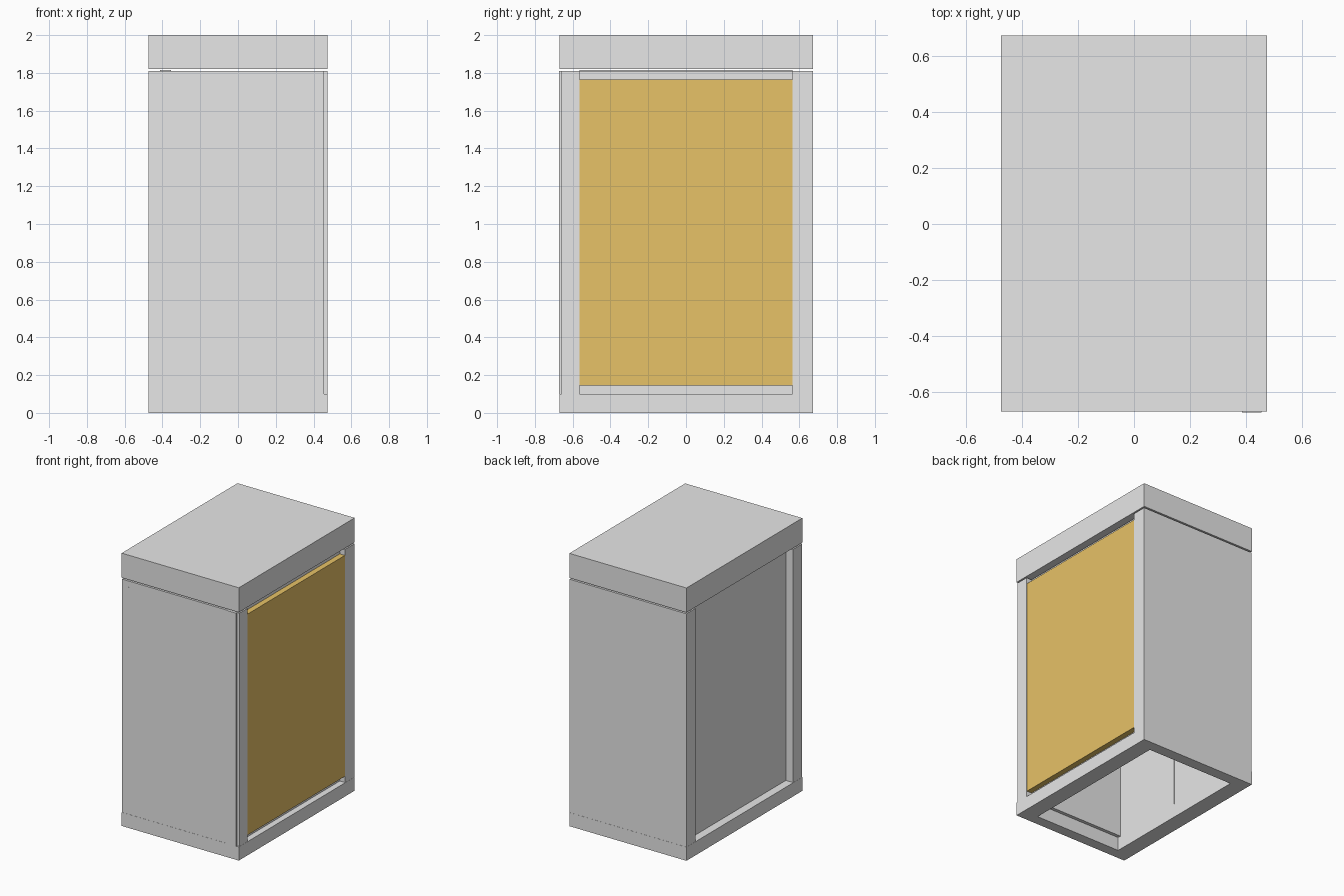
import bpy

if "Cube" in bpy.data.objects:
    bpy.data.objects.remove(bpy.data.objects["Cube"])

def material(name, rgb):
    m = bpy.data.materials.new(name)
    m.diffuse_color = (*rgb, 1)
    m.use_nodes = True
    m.node_tree.nodes["Principled BSDF"].inputs["Base Color"].default_value = m.diffuse_color
    return m

grey = material("light_grey", (0.8, 0.8, 0.8))
ochre = material("ochre_yellow", (0.8, 0.54, 0.135))

def box(name, x, y, z, mat=grey):
    """Box from (min, max) ranges on each axis."""
    xs, ys, zs = x, y, z
    v = [(a, b, c) for a in xs for b in ys for c in zs]
    f = [(0, 1, 3, 2), (4, 6, 7, 5), (0, 4, 5, 1), (2, 3, 7, 6), (0, 2, 6, 4), (1, 5, 7, 3)]
    me = bpy.data.meshes.new(name)
    me.from_pydata(v, [], f)
    me.materials.append(mat)
    ob = bpy.data.objects.new(name, me)
    bpy.context.collection.objects.link(ob)
    return ob

def ring(name, ox, oy, ix, iy, z, mat=grey):
    """Rectangular frame with an open middle; ox, oy, ix, iy are (min, max)."""
    def loop(x, y, h):
        return [(x[0], y[0], h), (x[1], y[0], h), (x[1], y[1], h), (x[0], y[1], h)]
    v = loop(ox, oy, z[0]) + loop(ix, iy, z[0]) + loop(ox, oy, z[1]) + loop(ix, iy, z[1])
    f = []
    for i in range(4):
        j = (i + 1) % 4
        f += [(i, 4 + i, 4 + j, j), (8 + i, 8 + j, 12 + j, 12 + i),
              (i, j, 8 + j, 8 + i), (4 + i, 12 + i, 12 + j, 4 + j)]
    me = bpy.data.meshes.new(name)
    me.from_pydata(v, [], f)
    me.materials.append(mat)
    ob = bpy.data.objects.new(name, me)
    bpy.context.collection.objects.link(ob)
    return ob

W = 0.475               # half width
F, B = -0.669, 0.673    # front and back of the case
IN = 0.565              # inner face of the end walls
Z0, Z1 = 0.10, 1.81     # wall bottom and top

# open base frame and the lid floating just above the walls
ring("base_frame", (-W, W), (F, B), (-0.355, 0.355), (-0.59, 0.59), (0, Z0))
box("lid", (-W, W), (F, B), (1.82, 2.0))

# thick end walls; the front one has a shallow step at its right corner
box("front_wall", (-W + 0.001, W - 0.001), (-0.66, -IN), (Z0, Z1))
box("front_panel", (-W + 0.001, 0.385), (F + 0.001, -0.66), (Z0, Z1))
box("front_trim_strip", (0.385, 0.455), (-0.673, -0.66), (Z0, Z1))
box("back_wall", (-W + 0.001, W - 0.001), (IN, B - 0.001), (Z0, Z1))

# hairline slots on the two end walls
box("front_slot", (-0.418, -0.413), (F, F + 0.002), (0.145, 1.765))
box("back_slot", (0.409, 0.414), (B - 0.002, B), (0.145, 1.765))

# pair of recessed doors on the left side
for name, y in (("left_door_front", (-IN, -0.001)), ("left_door_back", (0.001, IN))):
    box(name, (-0.414, -0.355), y, (Z0, 1.816))

# yellow panel on the right side between two recessed rails
box("right_panel", (0.36, 0.471), (-IN, IN), (0.145, 1.765), ochre)
for name, z in (("right_rail_bottom", (Z0, 0.145)), ("right_rail_top", (1.765, Z1))):
    box(name, (0.36, 0.43), (-IN, IN), z)
